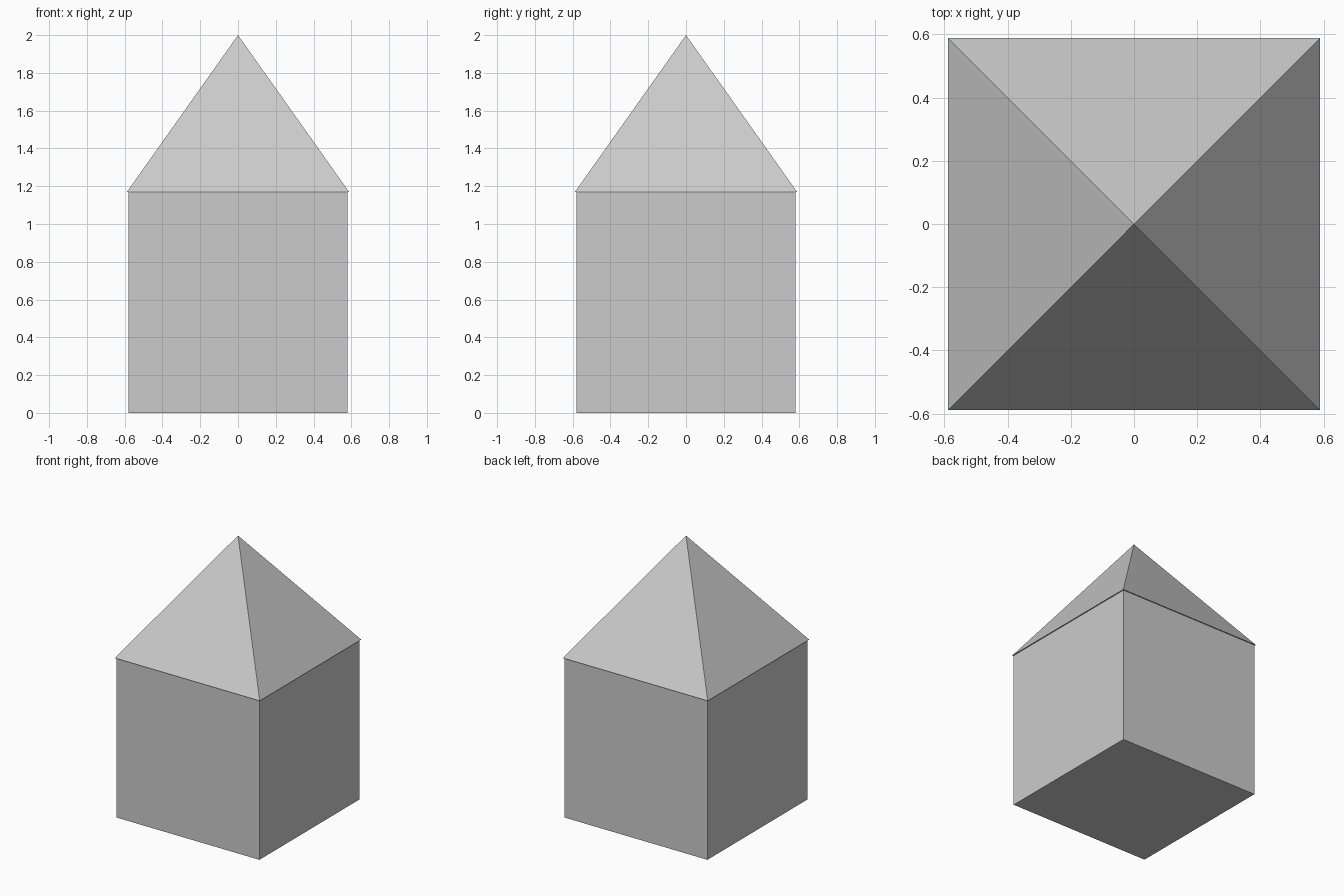
import bpy
from math import pi, sqrt

if "Cube" in bpy.data.objects:
    bpy.data.objects.remove(bpy.data.objects["Cube"])

WALL_HALF = 0.58    # half width of the block
ROOF_HALF = 0.588   # roof overhangs slightly
EAVE_Z = 1.17
TOP_Z = 2.0

# Square block
bpy.ops.mesh.primitive_cube_add(size=1, location=(0, 0, EAVE_Z / 2))
body = bpy.context.object
body.name = "body"
body.scale = (2 * WALL_HALF, 2 * WALL_HALF, EAVE_Z)
bpy.ops.object.transform_apply(location=False, rotation=False, scale=True)

# Four-sided pyramid roof, turned so its edges line up with the block
bpy.ops.mesh.primitive_cone_add(
    vertices=4, radius1=ROOF_HALF * sqrt(2), radius2=0, depth=TOP_Z - EAVE_Z,
    location=(0, 0, (EAVE_Z + TOP_Z) / 2), rotation=(0, 0, pi / 4))
roof = bpy.context.object
roof.name = "roof"
bpy.ops.object.transform_apply(location=False, rotation=True, scale=False)
